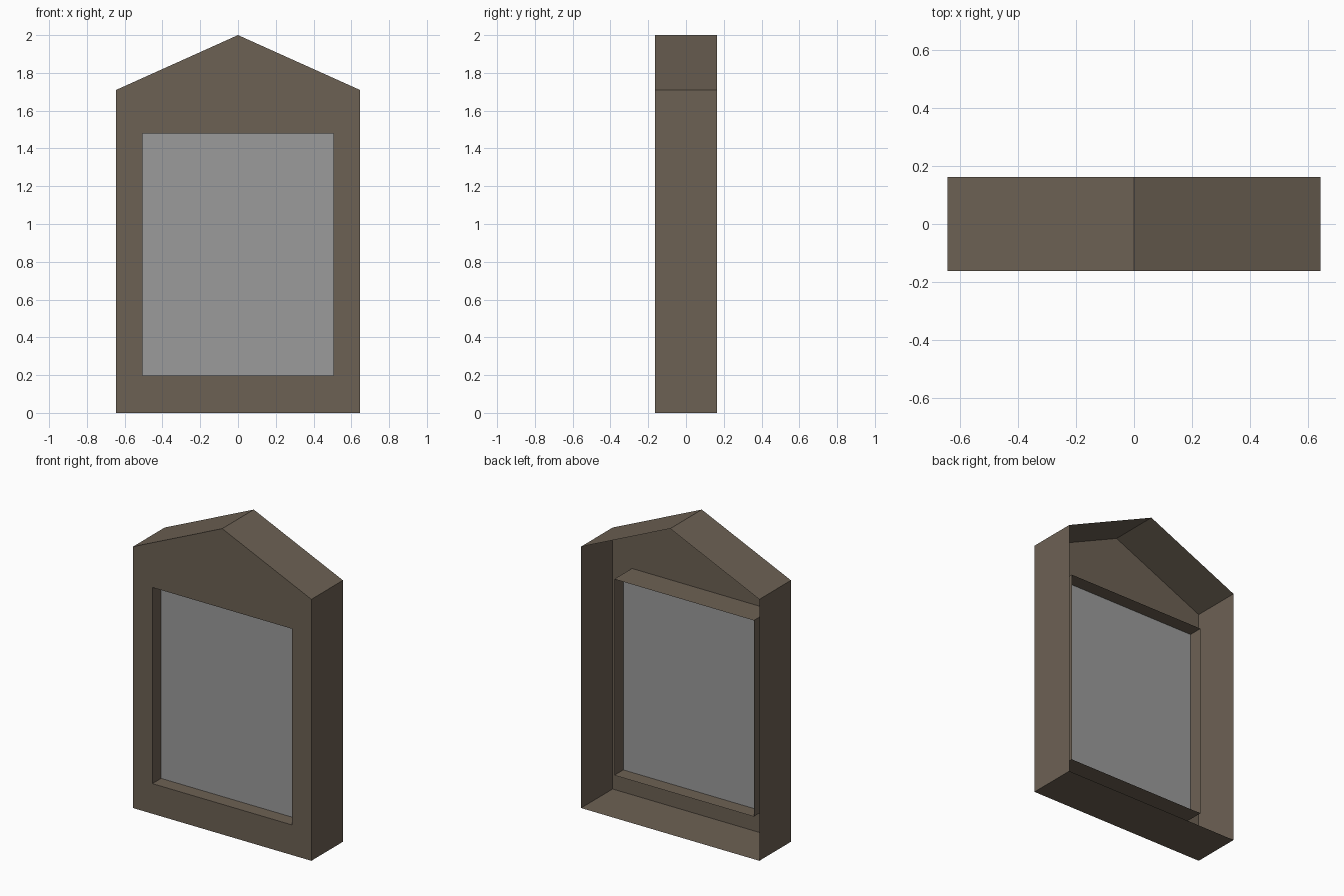
import bpy, bmesh

if "Cube" in bpy.data.objects:
    bpy.data.objects.remove(bpy.data.objects["Cube"])

def material(name, col):
    m = bpy.data.materials.new(name)
    m.diffuse_color = (*col, 1)
    m.use_nodes = True
    m.node_tree.nodes["Principled BSDF"].inputs["Base Color"].default_value = m.diffuse_color
    return m

brown = material("weathered_brown", (0.152, 0.120, 0.088))
grey = material("pane_grey", (0.33, 0.33, 0.33))

W, EAVE, TOP, D = 0.645, 1.71, 2.0, 0.163       # housing half width, heights, half depth
OX, OZ0, OZ1 = 0.505, 0.197, 1.48               # window opening
BACK, GLASS = 0.02, -0.073                      # window lining back edge, pane depth

house = [(-W, 0), (W, 0), (W, EAVE), (0, TOP), (-W, EAVE)]
window = [(-OX, OZ0), (OX, OZ0), (OX, OZ1), (-OX, OZ1)]

def finish(name, bm, mat):
    me = bpy.data.meshes.new(name)
    bm.to_mesh(me)
    bm.free()
    me.materials.append(mat)
    ob = bpy.data.objects.new(name, me)
    bpy.context.collection.objects.link(ob)
    return ob

def band(bm, profile, y0, y1, flip=False):
    """Open-ended thin wall that follows a closed profile in depth."""
    a = [bm.verts.new((x, y0, z)) for x, z in profile]
    b = [bm.verts.new((x, y1, z)) for x, z in profile]
    n = len(profile)
    for i in range(n):
        j = (i + 1) % n
        f = [a[i], a[j], b[j], b[i]]
        bm.faces.new(f[::-1] if flip else f)
    return a

# Housing: thin outer walls, open at the back
bm = bmesh.new()
outer = band(bm, house, -D, D)
# Window lining running back from the front panel
inner = band(bm, window, -D, BACK, flip=True)
# Front panel around the opening
o, i = outer, inner
for f in ((o[0], o[1], i[1], i[0]), (o[1], o[2], i[2], i[1]),
          (o[2], o[3], i[2]), (o[3], i[3], i[2]),
          (o[3], o[4], i[3]), (o[4], o[0], i[0], i[3])):
    bm.faces.new(f)
# Merge the coplanar panel pieces across the gable
bmesh.ops.dissolve_limit(bm, angle_limit=0.01, verts=bm.verts[:], edges=bm.edges[:])
finish("housing", bm, brown)

# Window pane set inside the lining
bm = bmesh.new()
bm.faces.new([bm.verts.new((x, GLASS, z)) for x, z in window])
finish("window_pane", bm, grey)
